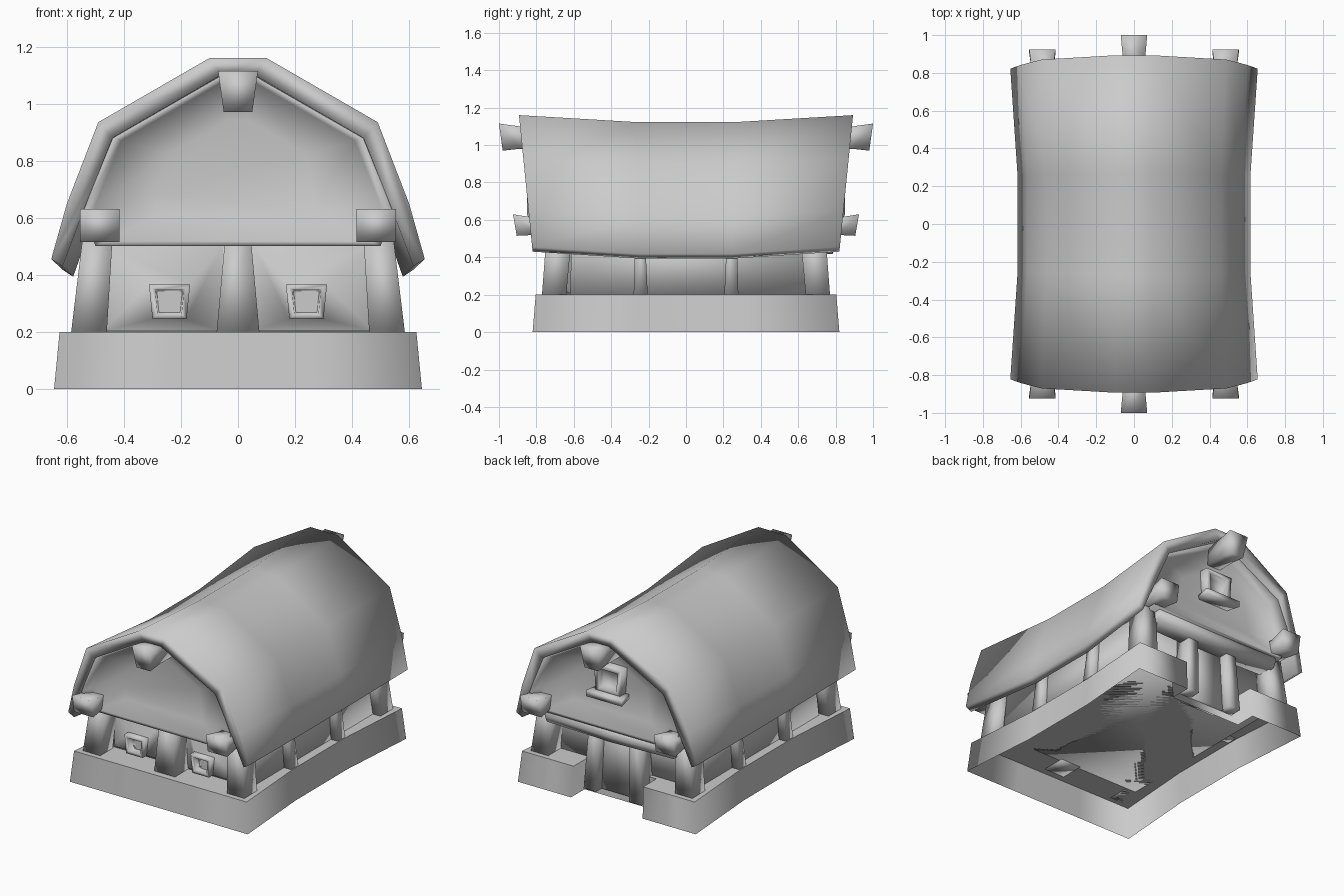
import bpy, bmesh

cube = bpy.data.objects.get("Cube")
if cube:
    bpy.data.objects.remove(cube, do_unlink=True)

grey = bpy.data.materials.new("plain_grey")
grey.use_nodes = True
GREY = (0.6, 0.6, 0.6, 1)
grey.diffuse_color = GREY
grey.node_tree.nodes["Principled BSDF"].inputs["Base Color"].default_value = GREY


def loft(name, rings, cap_start=True, cap_end=True, flat_caps=False):
    """Skin a row of closed rings that share a point count, with soft shading."""
    bm = bmesh.new()
    loops = [[bm.verts.new(p) for p in ring] for ring in rings]
    n = len(loops[0])
    for a, b in zip(loops, loops[1:]):
        for i in range(n):
            j = (i + 1) % n
            bm.faces.new((a[i], a[j], b[j], b[i])).smooth = True
    if cap_start:
        bm.faces.new(loops[0][::-1]).smooth = not flat_caps
    if cap_end:
        bm.faces.new(loops[-1]).smooth = not flat_caps
    bmesh.ops.recalc_face_normals(bm, faces=bm.faces)
    mesh = bpy.data.meshes.new(name)
    bm.to_mesh(mesh)
    bm.free()
    mesh.materials.append(grey)
    obj = bpy.data.objects.new(name, mesh)
    bpy.context.collection.objects.link(obj)
    return obj


def flat_ring(x0, x1, y0, y1, z):
    return [(x0, y0, z), (x1, y0, z), (x1, y1, z), (x0, y1, z)]


def upright_ring(x0, x1, z0, z1, y, pinch=0.0):
    return [(x0 + pinch, y, z0), (x1 - pinch, y, z0), (x1, y, z1), (x0, y, z1)]


def post(name, low, high, z0=0.2, z1=0.53):
    return loft(name, [flat_ring(*low, z0), flat_ring(*high, z1)])


def mirror_box(box, sx, sy):
    x0, x1, y0, y1 = box
    return (x0 * sx, x1 * sx, y0 * sy, y1 * sy)


# Stone base, open below, with a doorway notch at the back
half = [(0.26, 0.68), (0.26, 0.82), (0.645, 0.82), (0.605, 0.27),
        (0.605, -0.27), (0.645, -0.82), (0.25, -0.82)]
outline = half + [(-x, y) for x, y in reversed(half)]
loft("stone_base", [
    [(x, y, 0) for x, y in outline],
    [(x * 0.97, y * 0.98, 0.2) for x, y in outline]],
    cap_start=False, flat_caps=True)

# Gambrel roof shell, sagging and narrowing toward the middle
outer = [(0.655, 0.455), (0.60, 0.65), (0.49, 0.935), (0.1, 1.16)]
inner = [(0.06, 1.10), (0.44, 0.88), (0.54, 0.63), (0.615, 0.43)]
section = (outer + [(-x, z) for x, z in reversed(outer)]
           + [(-x, z) for x, z in reversed(inner)]
           + inner)


def roof_end(z):
    return 0.82 + 0.1 * (z - 0.43)


def roof_ring(t):
    middle = abs(t) < 0.9
    width, sag = (0.94, 0.037) if middle else (1, 0)
    return [(x * width, roof_end(z) * t, z - sag) for x, z in section]


loft("roof", [roof_ring(t) for t in (-1, -0.3, 0.3, 1)])

# Attic body: its gables sink back from the roof rim and flare out at the sill
gable = [(0.50, 0.50)] + inner[2::-1]
gable += [(-x, z) for x, z in reversed(gable)]


def attic_ring(scale, top_y, sill_y):
    return [(x * scale, sill_y if z < 0.55 else top_y, 0.75 + (z - 0.75) * scale)
            for x, z in gable]


attic_steps = [(0.55, -0.75, -0.76), (0.93, -0.78, -0.80), (1, -0.85, -0.80)]
loft("attic_body", [attic_ring(*s) for s in attic_steps]
     + [attic_ring(s, -a, -b) for s, a, b in reversed(attic_steps)])

# Ridge and eave beam ends, with the posts below them
for s, side in ((-1, "front"), (1, "back")):
    loft(side + "_ridge_beam", [
        upright_ring(-0.06, 0.06, 0.98, 1.09, s * 0.74, 0.01),
        upright_ring(-0.06, 0.06, 0.98, 1.10, s * 0.89, 0.01),
        [(-0.05, s * 0.98, 0.97), (0.05, s * 0.98, 0.97),
         (0.07, s, 1.115), (-0.07, s, 1.115)]])
    for k, hand in ((1, "left"), (-1, "right")):
        loft(f"{side}_{hand}_eave_beam", [
            upright_ring(k * 0.43, k * 0.54, 0.52, 0.61, s * 0.6),
            upright_ring(k * 0.43, k * 0.54, 0.52, 0.61, s * 0.8),
            [(k * 0.415, s * 0.905, 0.515), (k * 0.555, s * 0.905, 0.515),
             (k * 0.555, s * 0.925, 0.63), (k * 0.415, s * 0.925, 0.63)]])
        post(f"{side}_{hand}_corner_post",
             mirror_box((0.46, 0.585, 0.64, 0.77), k, s),
             mirror_box((0.44, 0.545, 0.61, 0.745), k, s))
        post(f"{side}_{hand}_side_post",
             mirror_box((0.47, 0.58, 0.205, 0.28), k, s),
             mirror_box((0.45, 0.545, 0.22, 0.27), k, s))

# Lower walls set back behind the posts
post("lower_walls", (-0.53, 0.53, -0.62, 0.64), (-0.50, 0.50, -0.61, 0.63))
post("front_centre_post", (-0.075, 0.075, -0.76, -0.6), (-0.045, 0.045, -0.75, -0.6))


def window(name, cx, cz, w, h, y, s):
    """Raised frame with a sunken pane, facing along s."""
    def ring(f, depth):
        return upright_ring(cx - w * f, cx + w * f, cz - h * f, cz + h * f,
                            y + s * depth, 0.012 * f)
    loft(name, [ring(1, -0.03), ring(1, 0.03), ring(0.7, 0.03), ring(0.62, -0.01)],
         cap_start=False)


# Front wall panels swelling out toward their windows
for k, hand in ((1, "left"), (-1, "right")):
    loft(f"front_{hand}_panel", [
        upright_ring(k * 0.05, k * 0.48, 0.2, 0.51, -0.61),
        upright_ring(k * 0.17, k * 0.31, 0.245, 0.365, -0.69, k * 0.01)], flat_caps=True)
    window(f"front_{hand}_window", k * 0.24, 0.305, 0.072, 0.06, -0.70, -1)

# Attic window with a sill at the back
window("back_attic_window", 0, 0.83, 0.1, 0.09, 0.78, 1)
loft("back_window_sill", [upright_ring(-0.11, 0.11, 0.72, 0.75, 0.74),
                          upright_ring(-0.13, 0.13, 0.71, 0.75, 0.85)])

# Back doorway: posts, recessed door and lintel
for k, hand in ((1, "left"), (-1, "right")):
    post(f"{hand}_door_post", mirror_box((0.12, 0.21, 0.63, 0.76), k, 1),
         mirror_box((0.11, 0.18, 0.62, 0.74), k, 1), z0=0.05)
post("door", (-0.13, 0.13, 0.6, 0.7), (-0.12, 0.12, 0.6, 0.68), z0=0.05)
loft("back_lintel", [[(x, 0.735 + c * 0.07, 0.475 - drop + h * 0.045)
                      for c, h in ((-1, -1), (0.7, -1), (1, 0), (0.7, 1), (-1, 1))]
                     for x, drop in ((-0.46, 0), (0, 0.012), (0.46, 0))])
